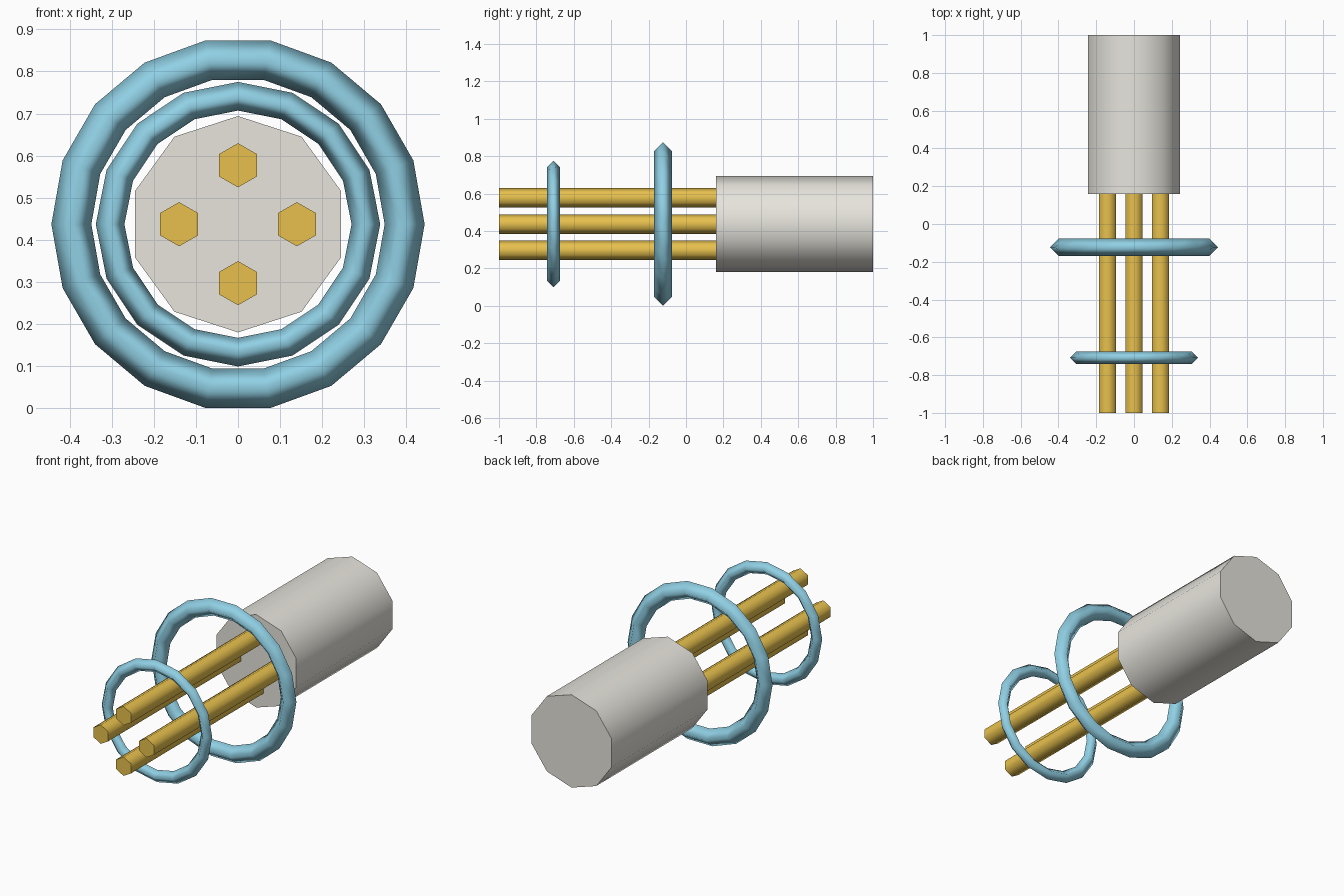
import bpy
from math import pi, sin, cos, radians

CENTRE_Z = 0.437
TURN = (pi / 2, 0, 0)

cube = bpy.data.objects.get("Cube")
if cube:
    bpy.data.objects.remove(cube, do_unlink=True)


def material(name, rgb):
    mat = bpy.data.materials.new(name)
    mat.use_nodes = True
    mat.diffuse_color = (*rgb, 1)
    mat.node_tree.nodes["Principled BSDF"].inputs["Base Color"].default_value = (*rgb, 1)
    return mat


grey = material("warm_grey", (0.80, 0.78, 0.72))
gold = material("gold", (0.80, 0.53, 0.075))
blue = material("light_blue", (0.28, 0.63, 0.78))


def finish(name, mat):
    obj = bpy.context.object
    obj.name = name
    obj.data.materials.append(mat)


def prism(name, sides, radius, x, z, y0, y1, mat):
    """Prism along y with smooth sides and crisp end caps."""
    bpy.ops.mesh.primitive_cylinder_add(
        vertices=sides, radius=radius, depth=y1 - y0,
        location=(x, (y0 + y1) / 2, z), rotation=TURN)
    finish(name, mat)
    bpy.ops.object.shade_smooth_by_angle(angle=radians(70))


def ring(name, segments, major, minor, y):
    """Smooth ring around the y axis with a four-sided section."""
    bpy.ops.mesh.primitive_torus_add(
        major_segments=segments, minor_segments=4,
        major_radius=major, minor_radius=minor,
        location=(0, y, CENTRE_Z), rotation=TURN)
    finish(name, blue)
    bpy.ops.object.shade_smooth()


# Handle body
prism("body", 10, 0.257, 0, CENTRE_Z, 0.16, 1.0, grey)

# Four prongs evenly spaced around the axis
for i, side in enumerate(("left", "top", "right", "bottom")):
    a = i * pi / 2
    prism(f"{side}_prong", 6, 0.0525, 0.14 * cos(a), CENTRE_Z + 0.14 * sin(a),
          -1.0, 0.16, gold)

# Floating rings
ring("large_ring", 18, 0.396, 0.0475, -0.123)
ring("small_ring", 16, 0.304, 0.034, -0.708)
